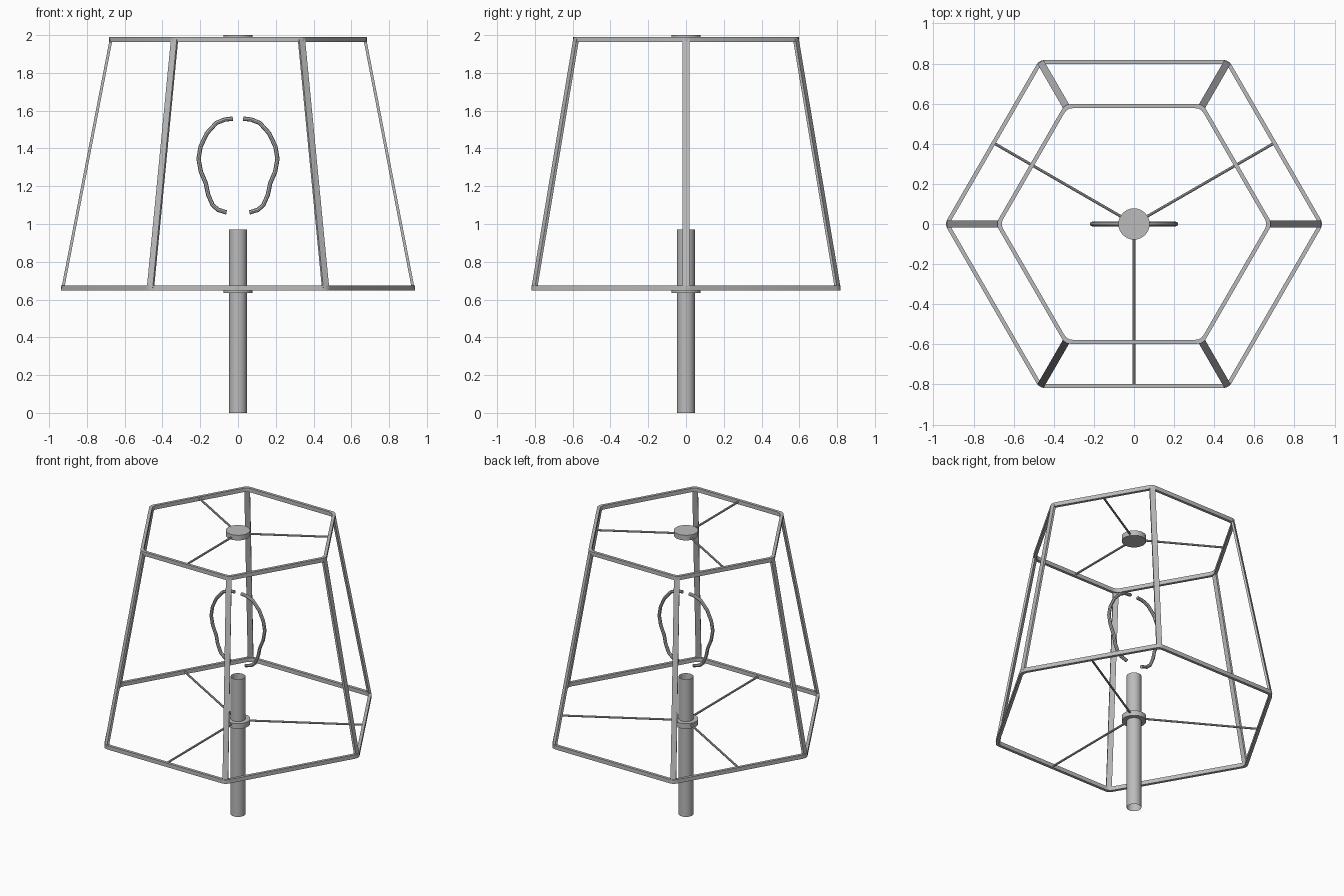
import bpy
import bmesh
from math import cos, sin, radians, pi
from mathutils import Vector, Matrix

cube = bpy.data.objects.get("Cube")
if cube:
    bpy.data.objects.remove(cube, do_unlink=True)

metal = bpy.data.materials.new("grey_metal")
metal.use_nodes = True
GREY = (0.5, 0.5, 0.5, 1)
metal.diffuse_color = GREY
metal.node_tree.nodes["Principled BSDF"].inputs["Base Color"].default_value = GREY

LOW_Z, HIGH_Z = 0.661, 1.977
LOW_R, HIGH_R = 0.933, 0.678


def activate(obj):
    bpy.ops.object.select_all(action="DESELECT")
    obj.select_set(True)
    bpy.context.view_layer.objects.active = obj


def finish(obj, name):
    obj.name = name
    obj.data.name = name
    obj.data.materials.clear()
    obj.data.materials.append(metal)
    activate(obj)
    bpy.ops.object.shade_smooth_by_angle(angle=radians(35))


def wire(name, points, radius):
    """Round wire swept along a polyline, converted to a mesh."""
    curve = bpy.data.curves.new(name, "CURVE")
    curve.dimensions = "3D"
    curve.bevel_depth = radius
    curve.bevel_resolution = 2
    curve.use_fill_caps = True
    spline = curve.splines.new("POLY")
    spline.points.add(len(points) - 1)
    for p, co in zip(spline.points, points):
        p.co = (*co, 1)
    obj = bpy.data.objects.new(name, curve)
    bpy.context.collection.objects.link(obj)
    activate(obj)
    bpy.ops.object.convert(target="MESH")
    finish(bpy.context.object, name)


def cylinder(name, radius, bottom, top, fill="NGON"):
    bpy.ops.mesh.primitive_cylinder_add(
        vertices=32, radius=radius, depth=top - bottom,
        end_fill_type=fill, location=(0, 0, (bottom + top) / 2))
    finish(bpy.context.object, name)


def polar(radius, degrees, z):
    a = radians(degrees)
    return Vector((radius * cos(a), radius * sin(a), z))


def hexagon(radius, z, fillet=0.028):
    """Hexagon path with small rounded corners."""
    corners = [polar(radius, 60 * i, z) for i in range(6)]
    path = []
    for i, c in enumerate(corners):
        a = c + (corners[i - 1] - c).normalized() * fillet
        b = c + (corners[(i + 1) % 6] - c).normalized() * fillet
        for t in (0, 0.33, 0.67, 1):
            path.append(a * (1 - t) ** 2 + c * 2 * t * (1 - t) + b * t * t)
    return path


def ring(name, radius, z, width=0.02, height=0.028):
    """Hexagonal hoop of rectangular section."""
    bm = bmesh.new()
    dr, dz = width / 2 / cos(pi / 6), height / 2
    section = ((-dr, -dz), (dr, -dz), (dr, dz), (-dr, dz))
    loops = [[bm.verts.new(p) for p in hexagon(radius + r, z + h)] for r, h in section]
    for k, loop in enumerate(loops):
        above = loops[(k + 1) % 4]
        for i in range(len(loop)):
            j = (i + 1) % len(loop)
            bm.faces.new((loop[i], loop[j], above[j], above[i]))
    bmesh.ops.recalc_face_normals(bm, faces=bm.faces)
    mesh = bpy.data.meshes.new(name)
    bm.to_mesh(mesh)
    bm.free()
    obj = bpy.data.objects.new(name, mesh)
    bpy.context.collection.objects.link(obj)
    finish(obj, name)


def corner_bar(name, degrees):
    """Flat bar joining matching corners of the two rings."""
    low, high = polar(LOW_R - 0.006, degrees, LOW_Z), polar(HIGH_R - 0.006, degrees, HIGH_Z)
    along = (high - low).normalized()
    across = polar(1, degrees + 90, 0)
    normal = along.cross(across)
    frame = Matrix((across, normal, along)).transposed().to_4x4()
    size = Matrix.Diagonal((0.036, 0.015, (high - low).length, 1))
    bpy.ops.mesh.primitive_cube_add(size=1)
    bar = bpy.context.object
    bar.data.transform(Matrix.Translation((low + high) / 2) @ frame @ size)
    finish(bar, name)


# Shade rings and their spokes
for level, radius, z in (("lower", LOW_R, LOW_Z), ("upper", HIGH_R, HIGH_Z)):
    ring(f"{level}_ring", radius, z)
    for i in range(3):
        angle = 30 + 120 * i
        wire(f"{level}_spoke_{i + 1}",
             [polar(0.06, angle, z), polar(radius * cos(pi / 6), angle, z)], 0.007)

# Hubs
cylinder("upper_hub", 0.078, 1.964, 2.0)
cylinder("lower_collar", 0.078, 0.636, 0.672)

# Sloping corner bars
for i in range(6):
    corner_bar(f"corner_bar_{i + 1}", 60 * i)

# Open centre tube
cylinder("post", 0.047, 0, 0.97, fill="NOTHING")

# Two mirrored halves of the bent wire
PROFILE = [(0.027, 1.558), (0.07, 1.553), (0.115, 1.535), (0.165, 1.48),
           (0.198, 1.41), (0.209, 1.345), (0.197, 1.278), (0.17, 1.214),
           (0.158, 1.155), (0.134, 1.1), (0.105, 1.075), (0.06, 1.061)]
for side, sign in (("left", 1), ("right", -1)):
    wire(f"{side}_harp_wire", [(sign * x, 0, z) for x, z in PROFILE], 0.0115)
